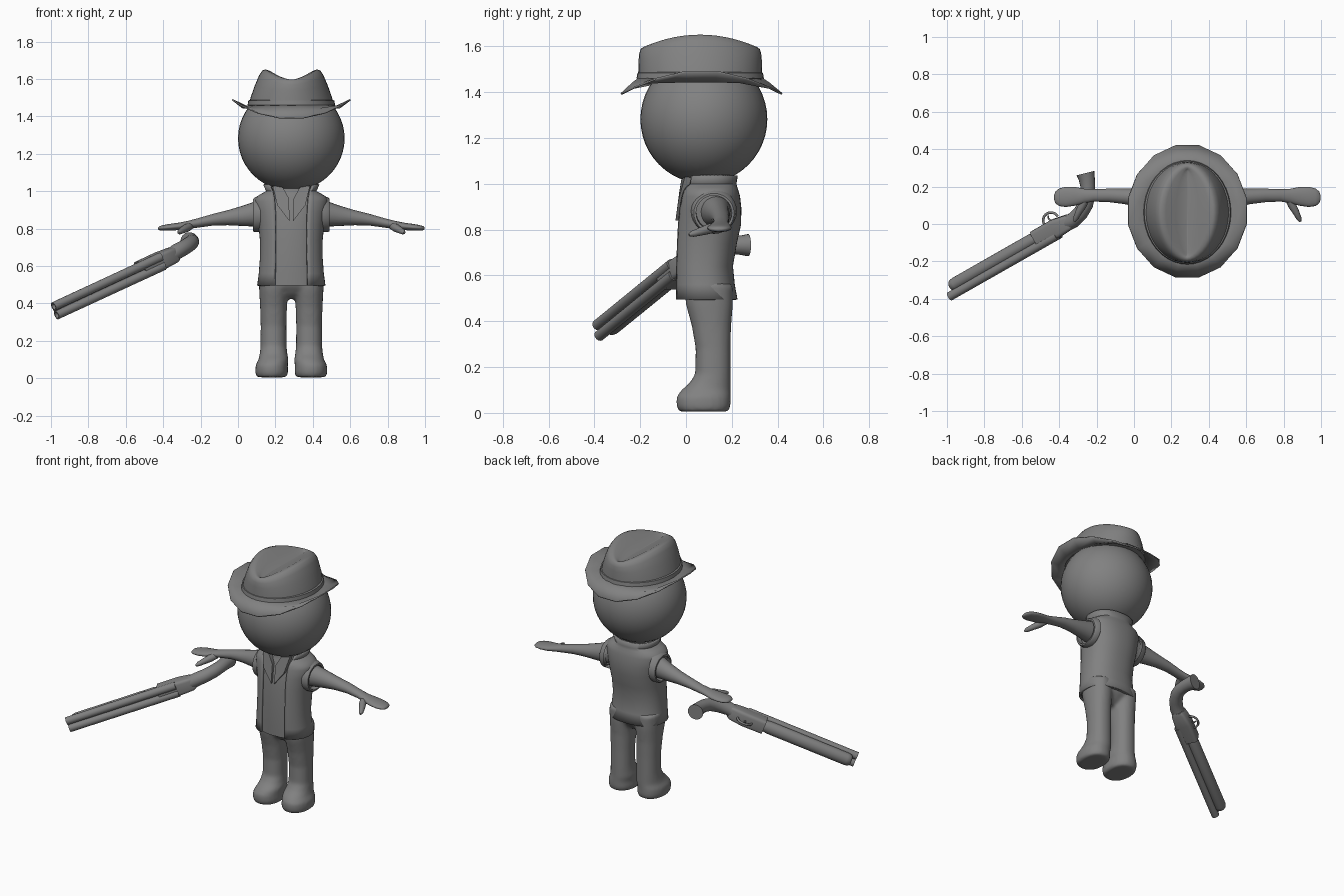
import bpy, bmesh, math
from math import sin, cos, pi
from mathutils import Vector as V

if "Cube" in bpy.data.objects:
    bpy.data.objects.remove(bpy.data.objects["Cube"])

CX = 0.285  # centre line of the figure
grey = bpy.data.materials.new("plain grey")
grey.diffuse_color = (0.22, 0.22, 0.22, 1)
grey.use_nodes = True
grey.node_tree.nodes["Principled BSDF"].inputs["Base Color"].default_value = grey.diffuse_color


def finish(name, bm, angle=40):
    bmesh.ops.recalc_face_normals(bm, faces=bm.faces[:])
    me = bpy.data.meshes.new(name)
    bm.to_mesh(me)
    bm.free()
    ob = bpy.data.objects.new(name, me)
    bpy.context.collection.objects.link(ob)
    me.materials.append(grey)
    smooth(ob, angle)
    return ob


def smooth(ob, angle=40):
    bpy.ops.object.select_all(action='DESELECT')
    ob.select_set(True)
    bpy.context.view_layer.objects.active = ob
    bpy.ops.object.shade_smooth_by_angle(angle=math.radians(angle))


def bridge(bm, rings, closed=True, caps=True):
    """Skin a list of point rings."""
    vs = [[bm.verts.new(p) for p in r] for r in rings]
    n = len(vs[0])
    for a, b in zip(vs, vs[1:]):
        for i in range(n if closed else n - 1):
            j = (i + 1) % n
            bm.faces.new((a[i], a[j], b[j], b[i]))
    if caps and closed:
        bm.faces.new(vs[0])
        bm.faces.new(vs[-1])


def oval(c, u, v, n=24, power=2):
    f = lambda t: math.copysign(abs(t) ** (2 / power), t)
    return [V(c) + V(u) * f(cos(2 * pi * i / n)) + V(v) * f(sin(2 * pi * i / n))
            for i in range(n)]


def level(x, z, rx, y0, y1, n=24, power=2.3):
    return oval((x, (y0 + y1) / 2, z), (rx, 0, 0), (0, (y1 - y0) / 2, 0), n, power)


def tube(bm, pts, radii, n=16, up=V((0, 0, 1))):
    """Round tube along a path."""
    rings = []
    for i, p in enumerate(pts):
        t = V(pts[min(i + 1, len(pts) - 1)]) - V(pts[max(i - 1, 0)])
        u = t.cross(up).normalized()
        rings.append(oval(p, u * radii[i], u.cross(t).normalized() * radii[i], n))
    bridge(bm, rings)


# Head
bm = bmesh.new()
bmesh.ops.create_uvsphere(bm, u_segments=40, v_segments=24, radius=1)
for v in bm.verts:
    v.co = V((CX + v.co.x * .285, .078 + v.co.y * .277, 1.282 + v.co.z * .28))
finish("head", bm)

# Trousers with boots, blended into one skin
bm = bmesh.new()
LEG = [(0.005, .08, -.03, .185), (.03, .088, -.042, .195), (.07, .086, -.042, .195),
       (.10, .08, -.02, .195), (.13, .074, .015, .195), (.17, .07, .04, .195),
       (.28, .069, .042, .195), (.38, .072, .025, .197), (.47, .077, .0, .205), (.56, .08, -.01, .205)]
for s in (-1, 1):
    bridge(bm, [level(CX + s * (.105 if z < .1 else .095), z, rx, a, b, 24, 2.2) for z, rx, a, b in LEG])
bridge(bm, [level(CX, z, rx, a, b) for z, rx, a, b in
            [(.425, .03, .06, .14), (.45, .09, .03, .17), (.49, .16, 0, .2), (.57, .168, -.02, .2)]])
legs = finish("trousers_and_boots", bm)
m = legs.modifiers.new("blend", 'REMESH')
m.mode, m.voxel_size, m.use_smooth_shade = 'VOXEL', .011, True
m = legs.modifiers.new("soften", 'SMOOTH')
m.iterations, m.factor = 5, .5

# Torso profile: height, half width, front y, back y, half opening of the vest
TORSO = [(.495, .183, -.055, .225, .088), (.56, .174, -.056, .213, .088),
         (.64, .168, -.056, .205, .087), (.74, .168, -.053, .222, .086),
         (.82, .176, -.048, .24, .086), (.89, .188, -.04, .242, .087),
         (.945, .198, -.028, .236, .09), (.968, .19, -.022, .23, .092),
         (.985, .163, -.018, .224, .096), (1.0, .135, -.012, .22, .1)]

# Shirt under the vest
bm = bmesh.new()
shirt = [level(CX, z, rx - .014, a + .014, b - .014) for z, rx, a, b, g in TORSO]
shirt.append(level(CX, 1.04, .1, 0, .2))
bridge(bm, shirt)
finish("shirt", bm)


# Vest: open-fronted shell that ends in a flared collar
def open_level(z, rx, a, b, gap, n=40, power=2.3):
    d = math.asin((gap / rx) ** (power / 2))
    out = []
    for i in range(n + 1):
        t = d + (2 * pi - 2 * d) * i / n
        f = lambda q: math.copysign(abs(q) ** (2 / power), q)
        out.append(V((CX + rx * f(sin(t)), (a + b) / 2 - (b - a) / 2 * f(cos(t)), z)))
    return out


bm = bmesh.new()
bridge(bm, [open_level(*r) for r in TORSO + [(1.035, .15, -.014, .226, .118)]], closed=False)
vest = finish("vest", bm)
m = vest.modifiers.new("cloth", 'SOLIDIFY')
m.thickness, m.offset = .012, -1

# Shirt collar: two pointed flaps meeting over the chest
for s in (-1, 1):
    bm = bmesh.new()
    pts = [(.01, -.046, .84), (.012, -.03, .96), (.045, -.02, 1.02), (.1, -.005, 1.03), (.075, -.034, .925)]
    f = bm.faces.new([bm.verts.new((CX + s * x, y, z)) for x, y, z in pts])
    ext = bmesh.ops.extrude_face_region(bm, geom=[f])
    for v in ext['geom']:
        if isinstance(v, bmesh.types.BMVert):
            v.co.y += .03
    finish("collar_flap", bm, 30)

# Arms, thumbs and vest arm holes: distance out, height, half height, half depth, y
ARM = [(.14, .885, .075, .07, .125), (.2, .877, .066, .06, .13), (.26, .868, .054, .05, .14),
       (.34, .858, .04, .041, .148), (.42, .847, .031, .036, .153), (.5, .83, .025, .033, .153),
       (.55, .82, .022, .038, .15), (.6, .812, .02, .05, .148), (.65, .807, .018, .054, .145),
       (.685, .804, .015, .047, .143), (.705, .802, .011, .032, .142), (.712, .801, .005, .013, .142)]
for s, side in ((-1, "right"), (1, "left")):
    bm = bmesh.new()
    bridge(bm, [oval((CX + s * d, y, z), (0, ry, 0), (0, 0, rz), 20) for d, z, rz, ry, y in ARM])
    tube(bm, [(CX + s * d, y, z) for d, y, z in
              [(.54, .14, .815), (.56, .1, .803), (.58, .065, .792), (.597, .03, .782), (.604, .013, .777)]],
         [.02, .022, .018, .014, .006], 12)
    finish(side + "_arm", bm, 60)
    bm = bmesh.new()
    hole = [(.165, .1), (.197, .094), (.204, .088), (.204, .078), (.165, .078)]
    bridge(bm, [oval((CX + s * d, .122, .88 - (d - .165) * .2), (0, r, 0), (0, 0, r * .98), 28)
                for d, r in hole], caps=False)
    finish(side + "_arm_hole", bm)


# Hat crown: walls rise to two ridges and fall into a central crease
def crown_ring(rx, ry, zs, ze, power=1.0, n=40):
    out = []
    for i in range(n):
        t = 2 * pi * i / n
        c = math.copysign(abs(cos(t)) ** power, cos(t))
        out.append(V((CX + rx * c, .062 + ry * sin(t), zs + (ze - zs) * sin(t) ** 2)))
    return out


bm = bmesh.new()
bridge(bm, [crown_ring(.228, .272, 1.455, 1.455), crown_ring(.218, .27, 1.5, 1.5),
            crown_ring(.195, .269, 1.565, 1.54), crown_ring(.172, .266, 1.62, 1.57),
            crown_ring(.155, .26, 1.645, 1.588, 1.1), crown_ring(.138, .25, 1.651, 1.596, 1.2),
            crown_ring(.115, .24, 1.643, 1.596, 1.3), crown_ring(.06, .232, 1.612, 1.59, 1.3),
            crown_ring(.004, .225, 1.588, 1.583)])
finish("hat_crown", bm, 60)
bm = bmesh.new()
bridge(bm, [crown_ring(r, r + .044, z, z) for r, z in
            [(.224, 1.455), (.234, 1.46), (.23, 1.484), (.216, 1.49)]], caps=False)
finish("hat_band", bm)


# Hat brim: raised at the sides, dipped at front and back
def brim_ring(rx, ry, cy, zs, ze, n=16):
    return [V((CX + rx * cos(t), cy + ry * sin(t), zs + (ze - zs) * abs(sin(t)) ** 1.8))
            for t in (2 * pi * (i + .5) / n for i in range(n))]


bm = bmesh.new()
bridge(bm, [brim_ring(.215, .26, .062, 1.462, 1.47), brim_ring(.265, .305, .065, 1.447, 1.437),
            brim_ring(.322, .358, .068, 1.495, 1.388)], caps=False)
brim = finish("hat_brim", bm, 60)
m = brim.modifiers.new("felt", 'SOLIDIFY')
m.thickness, m.offset = .008, 0

# Gun frame: along the barrels, towards its underside, and across
M = V((-.978, -.383, .36))
A = V((.605, .345, .28)).normalized()
D = V((-A.y, A.x, 0)).normalized()
L = A.cross(D)
P = lambda t, d, l=0: M + A * t + D * d + L * l

# Twin barrels with hollow muzzles
bm = bmesh.new()
for s in (-1, 1):
    bridge(bm, [oval(P(t, 0, s * .025), D * r, L * r, 16) for t, r in
                [(.04, .017), (0, .017), (0, .024), (.71, .025)]])
finish("barrels", bm, 35)

# Fore-end under the barrels
bm = bmesh.new()
bridge(bm, [oval(P(t, .043), D * .036 * k, L * .04 * k, 20) for t, k in
            [(.025, .6), (.035, .9), (.055, 1), (.56, 1), (.59, .9)]])
finish("fore_end", bm, 50)

# Receiver block
bm = bmesh.new()
bridge(bm, [oval(P(t, c), D * h, L * w, 24, 5) for t, c, h, w in
            [(.59, .035, .052, .046), (.72, .035, .052, .047), (.8, .03, .042, .043), (.82, .03, .03, .036)]])
finish("receiver", bm, 40)

# Trigger guard and trigger
bm = bmesh.new()
tube(bm, [P(.715 + .045 * cos(a), .085 + .042 * sin(a)) for a in [pi * i / 12 for i in range(13)]],
     [.007] * 13, 8, L)
tube(bm, [P(.715, .08), P(.708, .1), P(.715, .115)], [.006, .005, .004], 8, L)
finish("trigger_guard", bm, 50)

# Curved grip with a flat butt
bm = bmesh.new()
tube(bm, [P(.78, .03), (-.325, .02, .678), (-.285, .06, .7), (-.258, .105, .718), (-.247, .15, .728),
          (-.247, .2, .732), (-.252, .24, .732), (-.26, .272, .732)],
     [.042, .042, .041, .04, .039, .039, .043, .049], 18)
finish("grip", bm, 50)
